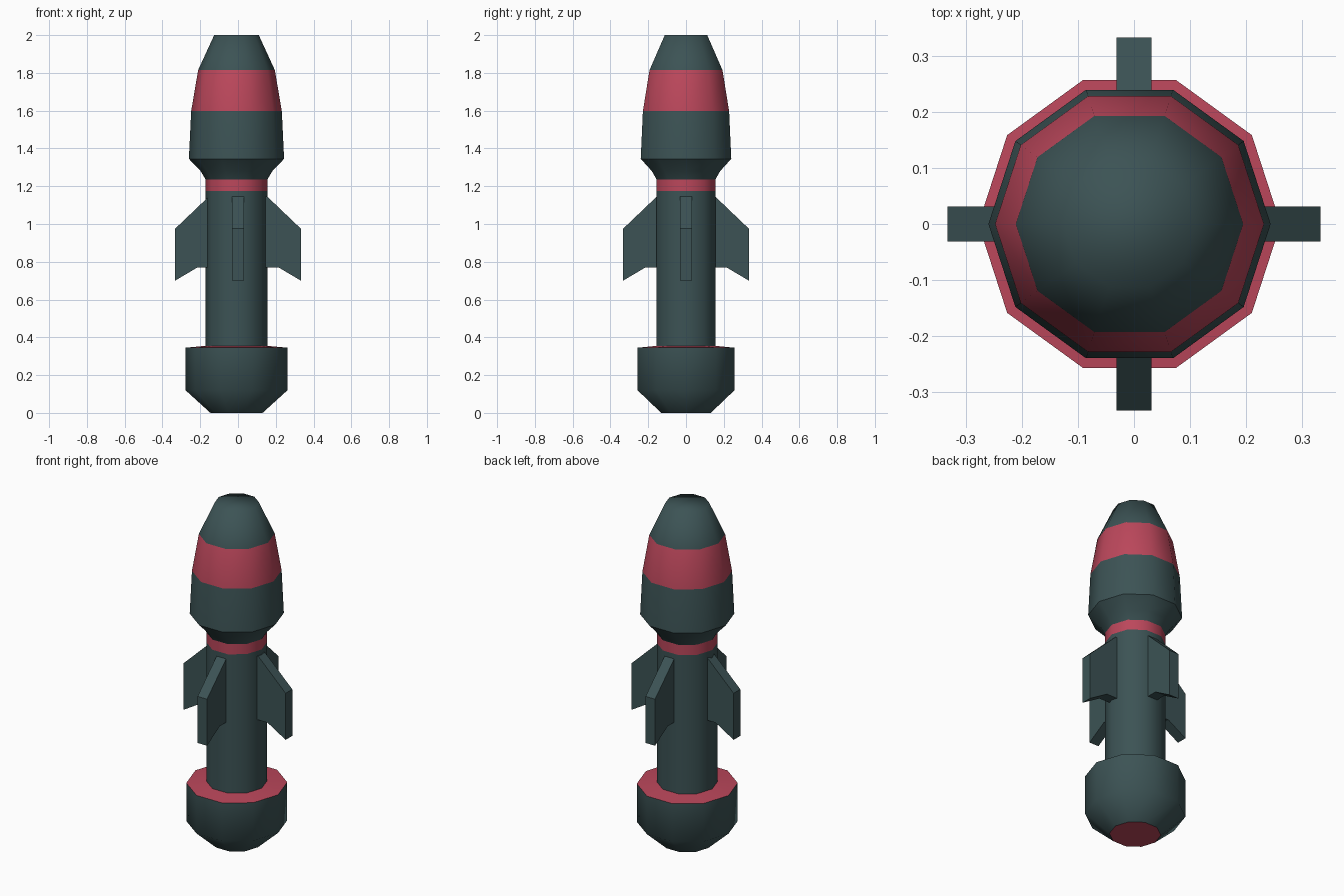
import bpy, bmesh, math

if "Cube" in bpy.data.objects:
    bpy.data.objects.remove(bpy.data.objects["Cube"])

CX = -0.008   # the turned body sits slightly left of the fins
SIDES = 10


def material(name, rgb):
    m = bpy.data.materials.new(name)
    m.diffuse_color = (*rgb, 1)
    m.use_nodes = True
    m.node_tree.nodes["Principled BSDF"].inputs["Base Color"].default_value = m.diffuse_color
    return m


TEAL = material("dark teal", (0.045, 0.086, 0.090))
RED = material("muted red", (0.50, 0.063, 0.105))


def finish(bm, name):
    bmesh.ops.recalc_face_normals(bm, faces=bm.faces)
    me = bpy.data.meshes.new(name)
    bm.to_mesh(me)
    bm.free()
    ob = bpy.data.objects.new(name, me)
    me.materials.append(TEAL)
    me.materials.append(RED)
    bpy.context.collection.objects.link(ob)
    return ob


def turned(name, profile):
    """Ten-sided turning; rows are (radius, z, sharp ring, red band above)."""
    bm = bmesh.new()
    rings = []
    for r, z, sharp, red in profile:
        rings.append([bm.verts.new((CX + r * math.cos(math.tau * i / SIDES),
                                    r * math.sin(math.tau * i / SIDES), z))
                      for i in range(SIDES)])
    for k in range(len(rings) - 1):
        for i in range(SIDES):
            j = (i + 1) % SIDES
            f = bm.faces.new((rings[k][i], rings[k][j], rings[k + 1][j], rings[k + 1][i]))
            f.smooth = True
            f.material_index = int(profile[k][3])
    # end caps: red nozzle plate below, teal tip above
    bottom = bm.faces.new(rings[0][::-1])
    bottom.material_index = 1
    top = bm.faces.new(rings[-1])
    top.smooth = True
    for ring, row in zip(rings, profile):
        if row[2]:
            for i in range(SIDES):
                bm.edges.get((ring[i], ring[(i + 1) % SIDES])).smooth = False
    return finish(bm, name)


# Body: tail bulb, shaft, neck band and warhead in one profile
turned("rocket_body", [
    (0.138, 0.00, True, False),
    (0.270, 0.12, False, False),
    (0.270, 0.345, True, True),    # red shelf on top of the tail bulb
    (0.163, 0.355, True, False),
    (0.163, 1.175, False, True),   # red neck band
    (0.163, 1.235, True, False),
    (0.190, 1.28, False, False),
    (0.252, 1.345, True, False),
    (0.240, 1.597, False, True),   # red warhead band
    (0.203, 1.815, False, False),
    (0.118, 2.00, False, False),
])

# Four swept fins around the shaft
FIN = [(0.12, 0.77), (0.215, 0.77), (0.333, 0.70), (0.333, 0.975),
       (0.155, 1.145), (0.12, 1.145)]
HALF = 0.031
for n, side in enumerate(("right", "back", "left", "front")):
    c, s = round(math.cos(n * math.pi / 2)), round(math.sin(n * math.pi / 2))
    bm = bmesh.new()
    a, b = [[bm.verts.new((c * r - s * t, s * r + c * t, z)) for r, z in FIN]
            for t in (-HALF, HALF)]
    bm.faces.new(a)
    bm.faces.new(b[::-1])
    for i in range(len(FIN)):
        j = (i + 1) % len(FIN)
        bm.faces.new((a[i], b[i], b[j], a[j]))
    finish(bm, side + "_fin")
